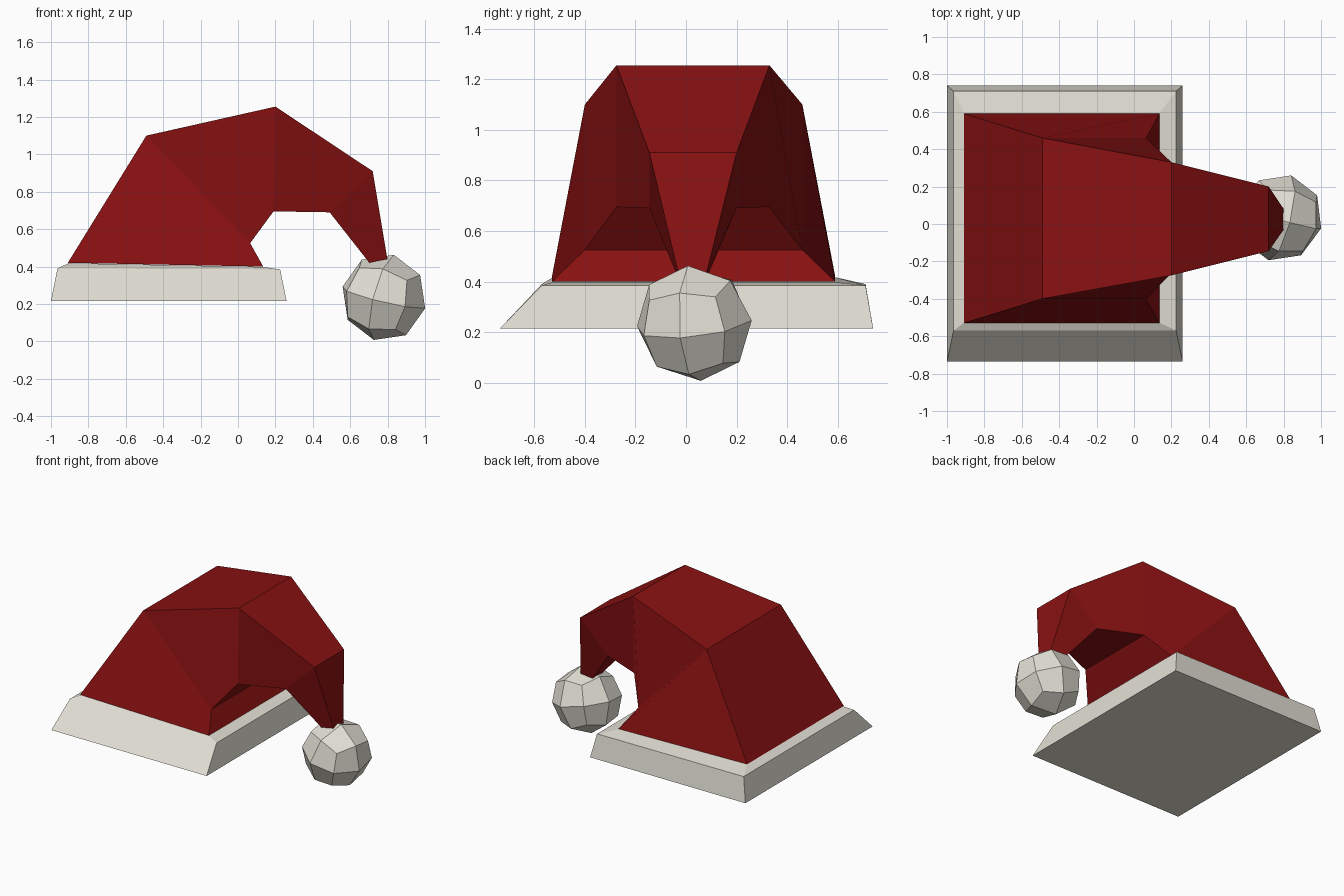
import bpy, bmesh
from mathutils import Euler

if "Cube" in bpy.data.objects:
    bpy.data.objects.remove(bpy.data.objects["Cube"])


def material(name, rgb):
    m = bpy.data.materials.new(name)
    m.diffuse_color = (*rgb, 1)
    m.use_nodes = True
    m.node_tree.nodes["Principled BSDF"].inputs["Base Color"].default_value = m.diffuse_color
    return m


red = material("red cloth", (0.25, 0.0055, 0.006))
white = material("off white fur", (0.76, 0.74, 0.66))


def finish(bm, name, mat):
    bmesh.ops.recalc_face_normals(bm, faces=bm.faces)
    me = bpy.data.meshes.new(name)
    bm.to_mesh(me)
    bm.free()
    me.materials.append(mat)
    ob = bpy.data.objects.new(name, me)
    bpy.context.collection.objects.link(ob)
    return ob


def loft(name, mat, sections):
    """Skin four-cornered sections: (x, z) of outer and inner edge, y range."""
    bm = bmesh.new()
    rings = []
    for (xo, zo), (xi, zi), y0, y1 in sections:
        corners = ((xo, y0, zo), (xi, y0, zi), (xi, y1, zi), (xo, y1, zo))
        rings.append([bm.verts.new(c) for c in corners])
    for a, b in zip(rings, rings[1:]):
        for i in range(4):
            j = (i + 1) % 4
            bm.faces.new((a[i], a[j], b[j], b[i]))
    bm.faces.new(rings[0])
    bm.faces.new(rings[-1])
    return finish(bm, name, mat)


# drooping cap, bending over to the right
loft("cap", red, [
    ((-0.91, 0.42), (0.135, 0.40), -0.53, 0.59),
    ((-0.49, 1.10), (0.065, 0.525), -0.40, 0.46),
    ((0.20, 1.255), (0.19, 0.695), -0.275, 0.33),
    ((0.72, 0.91), (0.49, 0.69), -0.145, 0.20),
    ((0.80, 0.43), (0.71, 0.41), -0.03, 0.08),
])

# fur brim, sloping in on all sides
loft("brim", white, [
    ((-1.0, 0.215), (0.26, 0.215), -0.735, 0.74),
    ((-0.965, 0.39), (0.225, 0.385), -0.57, 0.71),
    ((-0.905, 0.418), (0.13, 0.398), -0.525, 0.585),
])

# pompom: a cube cut once and rounded onto a sphere
bm = bmesh.new()
bmesh.ops.create_cube(bm, size=2)
bmesh.ops.subdivide_edges(bm, edges=bm.edges[:], cuts=1, use_grid_fill=True)
for v in bm.verts:
    v.co = v.co.normalized() * 0.235
pompom = finish(bm, "pompom", white)
pompom.location = (0.78, 0.033, 0.235)
pompom.rotation_euler = Euler((0.05, 0.25, -0.25))
